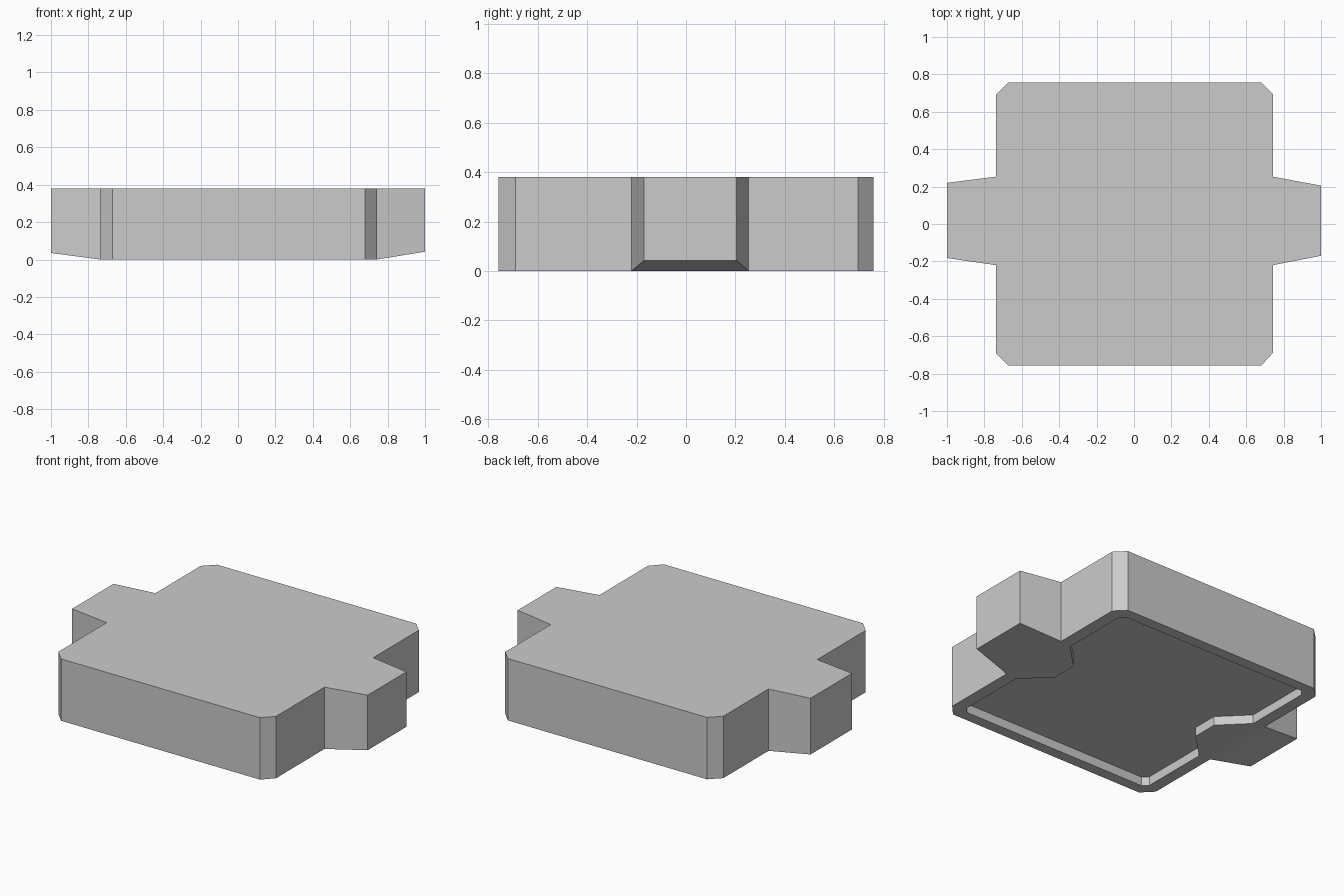
import bpy, bmesh

if "Cube" in bpy.data.objects:
    bpy.data.objects.remove(bpy.data.objects["Cube"])

HEIGHT = 0.38
RECESS = 0.055


def make_object(name, bm):
    bmesh.ops.recalc_face_normals(bm, faces=bm.faces)
    mesh = bpy.data.meshes.new(name)
    bm.to_mesh(mesh)
    bm.free()
    obj = bpy.data.objects.new(name, mesh)
    bpy.context.collection.objects.link(obj)
    return obj


def loft(bm, low, high):
    """Side walls between two rings of vertices, and the cap on the upper one."""
    n = len(low)
    for i in range(n):
        j = (i + 1) % n
        bm.faces.new((low[i], low[j], high[j], high[i]))
    bm.faces.new(high)


# Block outline, counter-clockwise: chamfered body with a tapered tab at each end
outline = [
    (0.742, -0.22), (1.0, -0.17), (1.0, 0.205), (0.742, 0.253),
    (0.742, 0.695), (0.68, 0.757), (-0.672, 0.757), (-0.738, 0.692),
    (-0.738, 0.253), (-1.0, 0.22), (-1.0, -0.182), (-0.738, -0.22),
    (-0.738, -0.69), (-0.672, -0.757), (0.68, -0.757), (0.742, -0.69),
]


def underside(x):
    # Only the tab tips rise off the ground
    return 0.042 if x > 0.9 else 0.035 if x < -0.9 else 0.0


bm = bmesh.new()
low = [bm.verts.new((x, y, underside(x))) for x, y in outline]
high = [bm.verts.new((x, y, HEIGHT)) for x, y in outline]
loft(bm, low, high)
# Sloping tab undersides and flat body underside
bm.faces.new(low[0:4])
bm.faces.new(low[8:12])
bm.faces.new([low[0]] + low[3:9] + low[11:])
block = make_object("block", bm)

# Shallow recess under the body, stepping inward around each tab
half = [(0.665, -0.66), (0.665, -0.23), (0.51, -0.075),
        (0.51, 0.085), (0.665, 0.24), (0.665, 0.66), (0.635, 0.69)]
recess = [(0.635, -0.69)] + half
recess += [(-x, y) for x, y in reversed(recess)]
bm = bmesh.new()
low = [bm.verts.new((x, y, -0.1)) for x, y in recess]
high = [bm.verts.new((x, y, RECESS)) for x, y in recess]
loft(bm, low, high)
bm.faces.new(low)
cutter = make_object("recess_cutter", bm)
cutter.hide_render = True
cutter.display_type = 'WIRE'

cut = block.modifiers.new("recess", 'BOOLEAN')
cut.operation = 'DIFFERENCE'
cut.solver = 'EXACT'
cut.object = cutter
